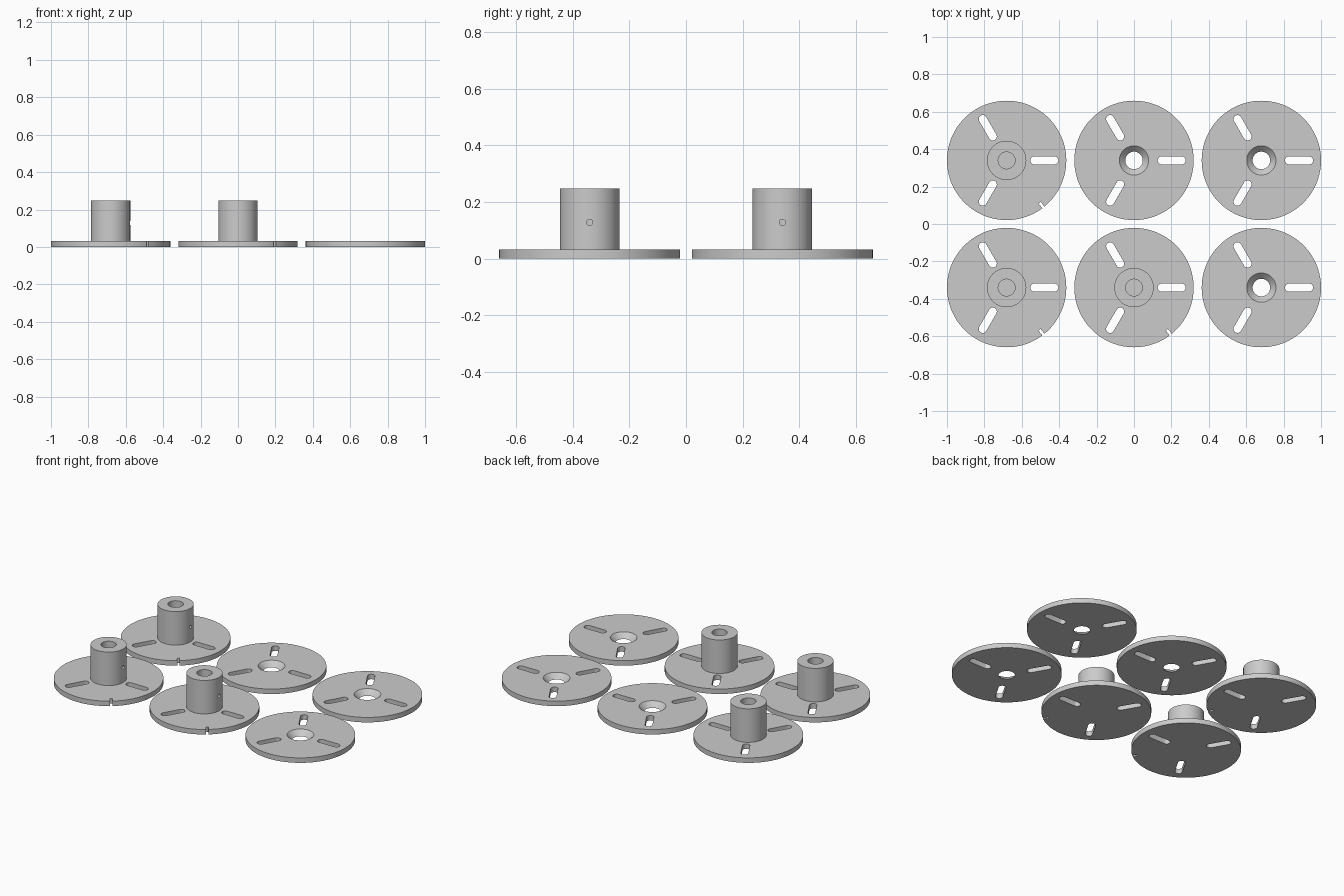
import bpy
import bmesh
import math
from mathutils import Matrix

cube = bpy.data.objects.get("Cube")
if cube:
    bpy.data.objects.remove(cube, do_unlink=True)

SPACING_X, ROW_Y = 0.681, 0.34
DISC_R, DISC_H = 0.319, 0.032
HUB_R, HUB_TOP, BORE_R = 0.105, 0.247, 0.045
SLOT_IN, SLOT_OUT, SLOT_R = 0.148, 0.255, 0.0215
NOTCH_ANGLE = math.radians(-52)

grey = bpy.data.materials.new("plain grey")
grey.use_nodes = True
grey.diffuse_color = (0.6, 0.6, 0.6, 1)
grey.node_tree.nodes["Principled BSDF"].inputs["Base Color"].default_value = (0.6, 0.6, 0.6, 1)


def make_object(name, bm):
    mesh = bpy.data.meshes.new(name)
    bmesh.ops.recalc_face_normals(bm, faces=bm.faces)
    bm.to_mesh(mesh)
    bm.free()
    obj = bpy.data.objects.new(name, mesh)
    bpy.context.collection.objects.link(obj)
    return obj


def prism(bm, outline, z0, z1):
    """Extrude a flat outline upward from z0 to z1."""
    face = bm.faces.new([bm.verts.new((x, y, z0)) for x, y in outline])
    top = bmesh.ops.extrude_face_region(bm, geom=[face])["geom"]
    verts = [v for v in top if isinstance(v, bmesh.types.BMVert)]
    bmesh.ops.translate(bm, verts=verts, vec=(0, 0, z1 - z0))


def rod(bm, r0, r1, z0, z1, segments=96, turn=Matrix()):
    move = turn @ Matrix.Translation((0, 0, (z0 + z1) / 2))
    bmesh.ops.create_cone(bm, cap_ends=True, segments=segments, radius1=r0,
                          radius2=r1, depth=z1 - z0, matrix=move)


def turned(points, angle):
    c, s = math.cos(angle), math.sin(angle)
    return [(x * c - y * s, x * s + y * c) for x, y in points]


def carve(obj, cutter, operation="DIFFERENCE"):
    cutter.hide_render = True
    mod = obj.modifiers.new("carve", "BOOLEAN")
    mod.operation, mod.solver, mod.object = operation, "EXACT", cutter
    graph = bpy.context.evaluated_depsgraph_get()
    mesh = bpy.data.meshes.new_from_object(obj.evaluated_get(graph))
    obj.modifiers.clear()
    obj.data = mesh
    bpy.data.objects.remove(cutter, do_unlink=True)


def slot_outline(steps=12):
    ends = []
    for centre, start in ((SLOT_OUT, -math.pi / 2), (SLOT_IN, math.pi / 2)):
        for i in range(steps + 1):
            a = start + math.pi * i / steps
            ends.append((centre + SLOT_R * math.cos(a), SLOT_R * math.sin(a)))
    return ends


def make_plate(name, hubbed):
    # Round disc
    bm = bmesh.new()
    rod(bm, DISC_R, DISC_R, 0, DISC_H, 128)
    plate = make_object(name, bm)

    # Three radial slots, plus a rim notch or a countersunk centre hole
    bm = bmesh.new()
    for i in range(3):
        prism(bm, turned(slot_outline(), math.tau * i / 3), -0.05, 0.1)
    if hubbed:
        notch = [(0.286, -0.007), (0.35, -0.007), (0.35, 0.007), (0.286, 0.007)]
        prism(bm, turned(notch, NOTCH_ANGLE), -0.05, 0.1)
    else:
        rod(bm, 0.037, 0.088, -0.01, DISC_H + 0.01)
    carve(plate, make_object("plate_cutter", bm))

    if hubbed:
        # Raised hub, hollowed down to the disc, with a set screw hole on one side
        bm = bmesh.new()
        rod(bm, HUB_R, HUB_R, DISC_H - 0.01, HUB_TOP)
        carve(plate, make_object("hub", bm), "UNION")
        bm = bmesh.new()
        rod(bm, BORE_R, BORE_R, DISC_H, HUB_TOP + 0.05, 64)
        carve(plate, make_object("bore_cutter", bm))
        bm = bmesh.new()
        sideways = Matrix.Translation((0, 0, 0.128)) @ Matrix.Rotation(math.pi / 2, 4, "Y")
        rod(bm, 0.011, 0.011, 0.02, 0.15, 24, sideways)
        carve(plate, make_object("screw_cutter", bm))
    return plate


# Two rows of three plates; three of them carry hubs
plates = []
for row, y in (("front", -ROW_Y), ("back", ROW_Y)):
    for column, x in (("right", -SPACING_X), ("middle", 0), ("left", SPACING_X)):
        hubbed = column == "right" or (column == "middle" and row == "front")
        kind = "hub_plate" if hubbed else "countersunk_plate"
        plate = make_plate(f"{row}_{column}_{kind}", hubbed)
        plate.location = (x, y, 0)
        plate.data.materials.clear()
        plate.data.materials.append(grey)
        for face in plate.data.polygons:
            face.material_index = 0
        plates.append(plate)

bpy.ops.object.select_all(action="DESELECT")
for plate in plates:
    plate.select_set(True)
bpy.context.view_layer.objects.active = plates[0]
bpy.ops.object.shade_smooth_by_angle(angle=math.radians(30))
